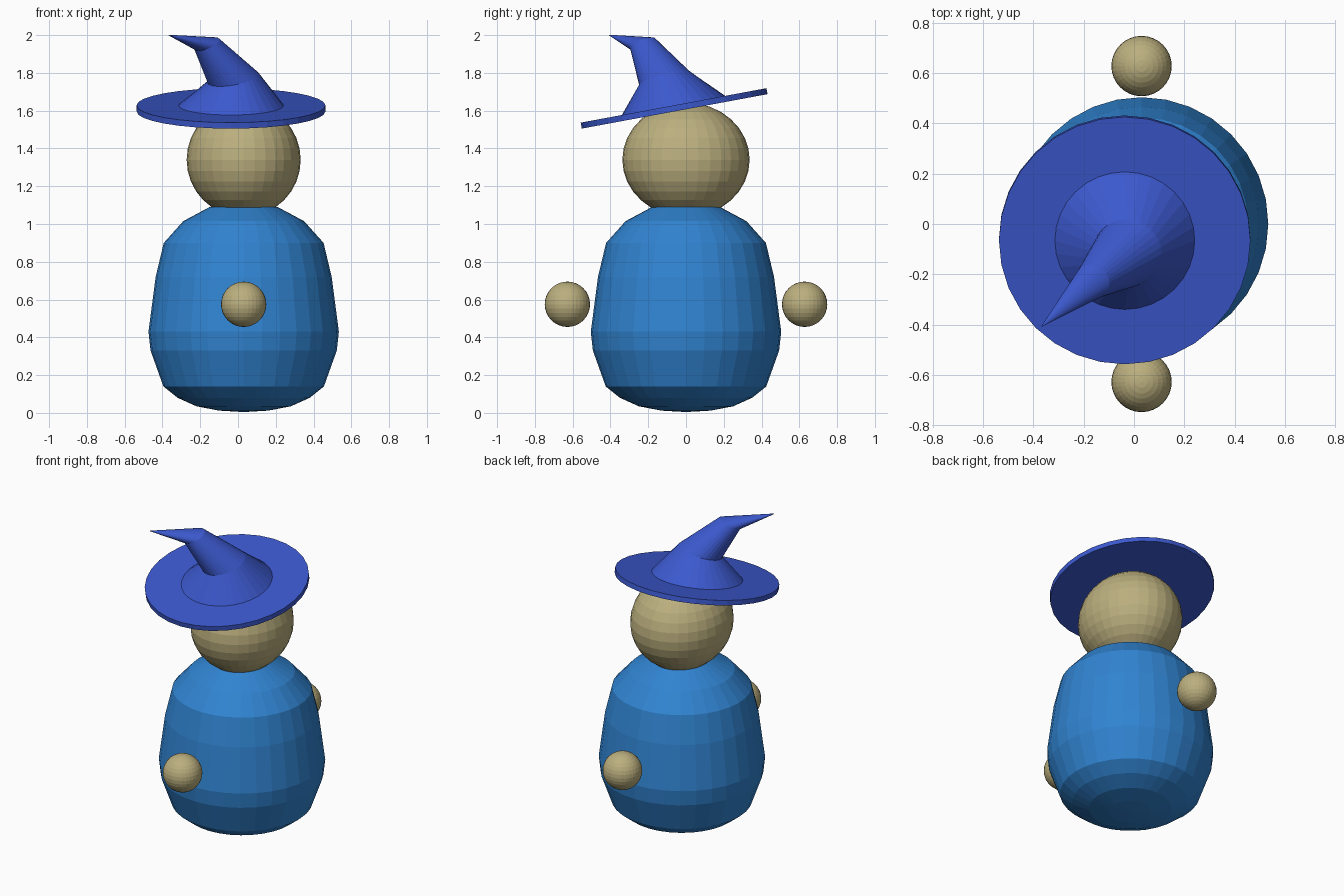
import bpy, bmesh
from math import cos, sin, pi, radians
from mathutils import Vector

cube = bpy.data.objects.get("Cube")
if cube:
    bpy.data.objects.remove(cube, do_unlink=True)

SEGMENTS = 32
AXIS_X = 0.03


def material(name, rgb):
    mat = bpy.data.materials.new(name)
    mat.use_nodes = True
    mat.diffuse_color = (*rgb, 1)
    mat.node_tree.nodes["Principled BSDF"].inputs["Base Color"].default_value = (*rgb, 1)
    return mat


skin = material("tan skin", (0.50, 0.43, 0.21))
robe_blue = material("robe blue", (0.03, 0.23, 0.64))
hat_blue = material("hat blue", (0.045, 0.10, 0.62))


def loft(name, rings, mat):
    """Join circular rings (centre, radius, normal) and cap both ends."""
    bm = bmesh.new()
    loops = []
    for centre, radius, normal in rings:
        turn = Vector((0, 0, 1)).rotation_difference(Vector(normal))
        loops.append([bm.verts.new(Vector(centre) + turn @ Vector(
            (radius * cos(a), radius * sin(a), 0)))
            for a in (2 * pi * i / SEGMENTS for i in range(SEGMENTS))])
    for low, high in zip(loops, loops[1:]):
        for i in range(SEGMENTS):
            j = (i + 1) % SEGMENTS
            bm.faces.new((low[i], low[j], high[j], high[i]))
    bm.faces.new(loops[0][::-1])
    bm.faces.new(loops[-1])
    mesh = bpy.data.meshes.new(name)
    bm.to_mesh(mesh)
    bm.free()
    mesh.materials.append(mat)
    obj = bpy.data.objects.new(name, mesh)
    bpy.context.collection.objects.link(obj)
    return obj


def ball(name, centre, scale, mat):
    bpy.ops.mesh.primitive_uv_sphere_add(segments=SEGMENTS, ring_count=16, radius=1, location=centre)
    obj = bpy.context.object
    obj.name = name
    obj.scale = scale
    obj.data.materials.append(mat)
    return obj


# Robe: rounded barrel, from the base up
profile = [(0.01, 0.005), (0.13, 0.012), (0.25, 0.035), (0.35, 0.08), (0.425, 0.14),
           (0.493, 0.33), (0.504, 0.43), (0.466, 0.72), (0.423, 0.90),
           (0.32, 1.015), (0.18, 1.09)]
loft("robe", [((AXIS_X, 0, z), r, (0, 0, 1)) for r, z in profile], robe_blue)

# Head and floating hands
ball("head", (AXIS_X, 0, 1.34), (0.302, 0.337, 0.303), skin)
for side, y in (("right", -0.628), ("left", 0.628)):
    ball(side + "_hand", (AXIS_X, y, 0.575), (0.12, 0.12, 0.12), skin)

# Tilted hat brim
tilt = radians(10.5)
up = Vector((0, -sin(tilt), cos(tilt)))
hat_centre = Vector((-0.037, -0.063, 1.612))
loft("hat_brim", [(hat_centre + up * h, 0.5, up) for h in (-0.016, 0.016)], hat_blue)

# Bent hat cone, from the brim to the tip
loft("hat_cone", [
    (hat_centre + up * 0.014, 0.28, up),
    ((-0.025, -0.115, 1.772), 0.138, (-0.18, -0.28, 1)),
    ((-0.165, -0.228, 1.953), 0.072, (-0.38, -0.42, 1)),
    ((-0.366, -0.406, 2.0), 0.002, (-0.7, -0.7, 0.5)),
], hat_blue)
